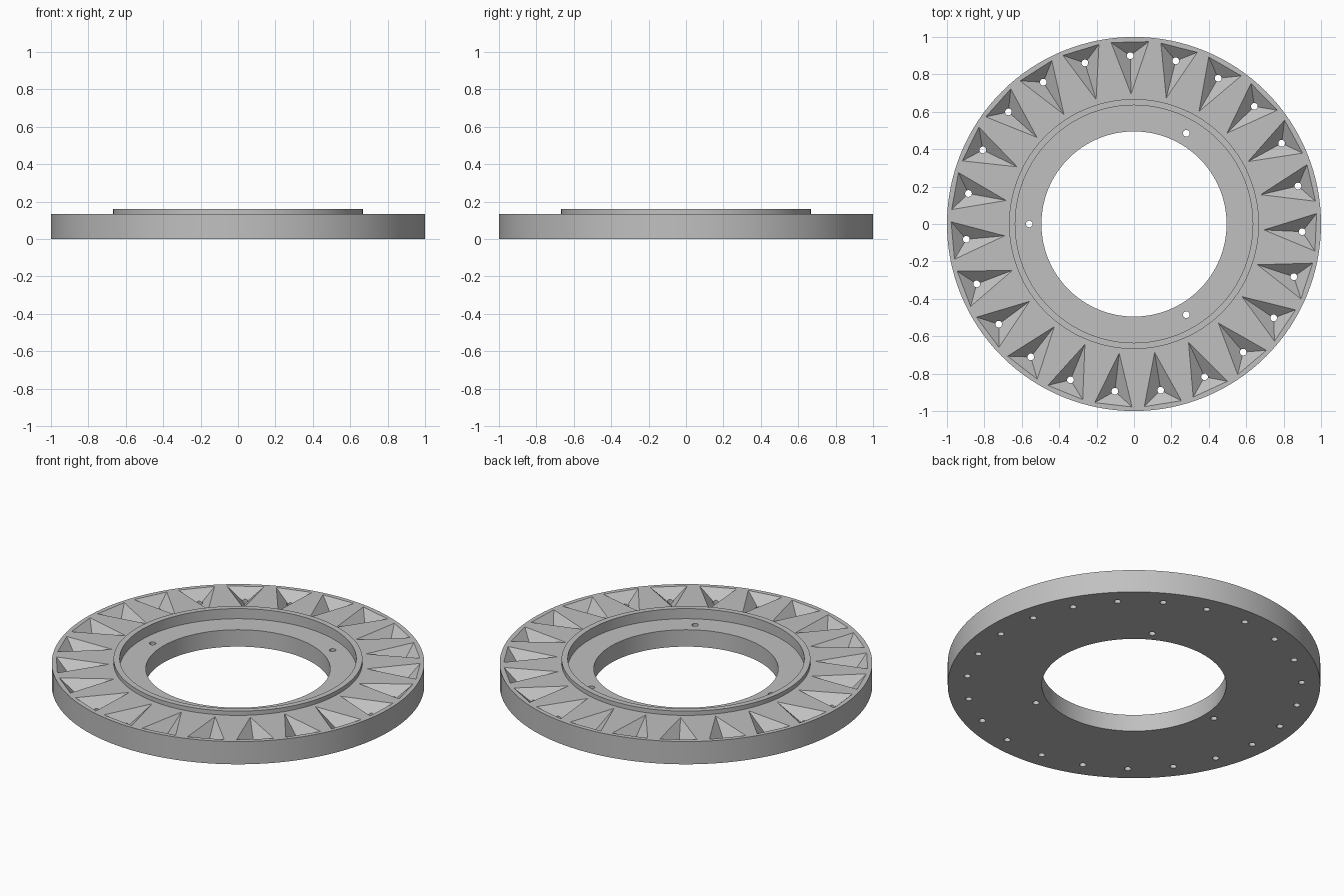
import bpy, bmesh, math
from mathutils import Matrix, Vector

if "Cube" in bpy.data.objects:
    bpy.data.objects.remove(bpy.data.objects["Cube"])

SEGMENTS = 128
POCKETS = 23
FIRST_ANGLE = math.radians(91.3)
TOP, APEX = 0.135, 0.068

grey = bpy.data.materials.new("grey")
grey.diffuse_color = (0.53, 0.53, 0.53, 1)
grey.use_nodes = True
grey.node_tree.nodes["Principled BSDF"].inputs["Base Color"].default_value = grey.diffuse_color


def make_object(name, bm):
    bmesh.ops.recalc_face_normals(bm, faces=bm.faces)
    mesh = bpy.data.meshes.new(name)
    bm.to_mesh(mesh)
    bm.free()
    mesh.materials.append(grey)
    obj = bpy.data.objects.new(name, mesh)
    bpy.context.collection.objects.link(obj)
    return obj


def lathe(name, profile):
    """Spin a closed (radius, z) profile around the z axis."""
    bm = bmesh.new()
    rings = []
    for i in range(SEGMENTS):
        a = math.tau * i / SEGMENTS
        rings.append([bm.verts.new((r * math.cos(a), r * math.sin(a), z)) for r, z in profile])
    n = len(profile)
    for i in range(SEGMENTS):
        a, b = rings[i], rings[(i + 1) % SEGMENTS]
        for k in range(n):
            bm.faces.new((a[k], b[k], b[(k + 1) % n], a[(k + 1) % n]))
    return make_object(name, bm)


def polar(r, angle, z):
    return Vector((r * math.cos(angle), r * math.sin(angle), z))


# Disc with central bore, stepped recess and raised lip
ring = lathe("ring_plate", [(0.495, 0), (1, 0), (1, TOP), (0.668, TOP),
                            (0.668, 0.16), (0.635, 0.16), (0.635, 0.1), (0.495, 0.1)])

pocket_angles = [FIRST_ANGLE + math.tau * i / POCKETS for i in range(POCKETS)]

# Three-sided pyramid pockets around the rim
bm = bmesh.new()
half = math.radians(5.9)
for a in pocket_angles:
    outline = [(0.695, a), (0.978, a - half), (0.978, a + half)]
    low = [bm.verts.new(polar(r, t, TOP)) for r, t in outline]
    high = [bm.verts.new(polar(r, t, 0.25)) for r, t in outline]
    apex = bm.verts.new(polar(0.9, a, APEX))
    bm.faces.new(high)
    for i in range(3):
        j = (i + 1) % 3
        bm.faces.new((low[i], low[j], high[j], high[i]))
        bm.faces.new((apex, low[j], low[i]))
pockets = make_object("pocket_cutter", bm)

# Drilled holes: one per pocket and three in the recess
bm = bmesh.new()
spots = [(0.9, a) for a in pocket_angles]
spots += [(0.56, math.radians(d)) for d in (60, 180, 300)]
for r, a in spots:
    bmesh.ops.create_cone(bm, cap_ends=True, segments=20, radius1=0.018, radius2=0.018,
                          depth=0.6, matrix=Matrix.Translation(polar(r, a, 0.1)))
drills = make_object("drill_cutter", bm)

# Cut the pockets and holes
bpy.context.view_layer.objects.active = ring
ring.select_set(True)
for cutter in (pockets, drills):
    cutter.hide_render = True
    mod = ring.modifiers.new("cut", 'BOOLEAN')
    mod.operation = 'DIFFERENCE'
    mod.solver = 'EXACT'
    mod.object = cutter
    bpy.ops.object.modifier_apply(modifier=mod.name)
    bpy.data.objects.remove(cutter)

bpy.ops.object.select_all(action='DESELECT')
ring.select_set(True)
bpy.ops.object.shade_smooth_by_angle(angle=math.radians(25))
